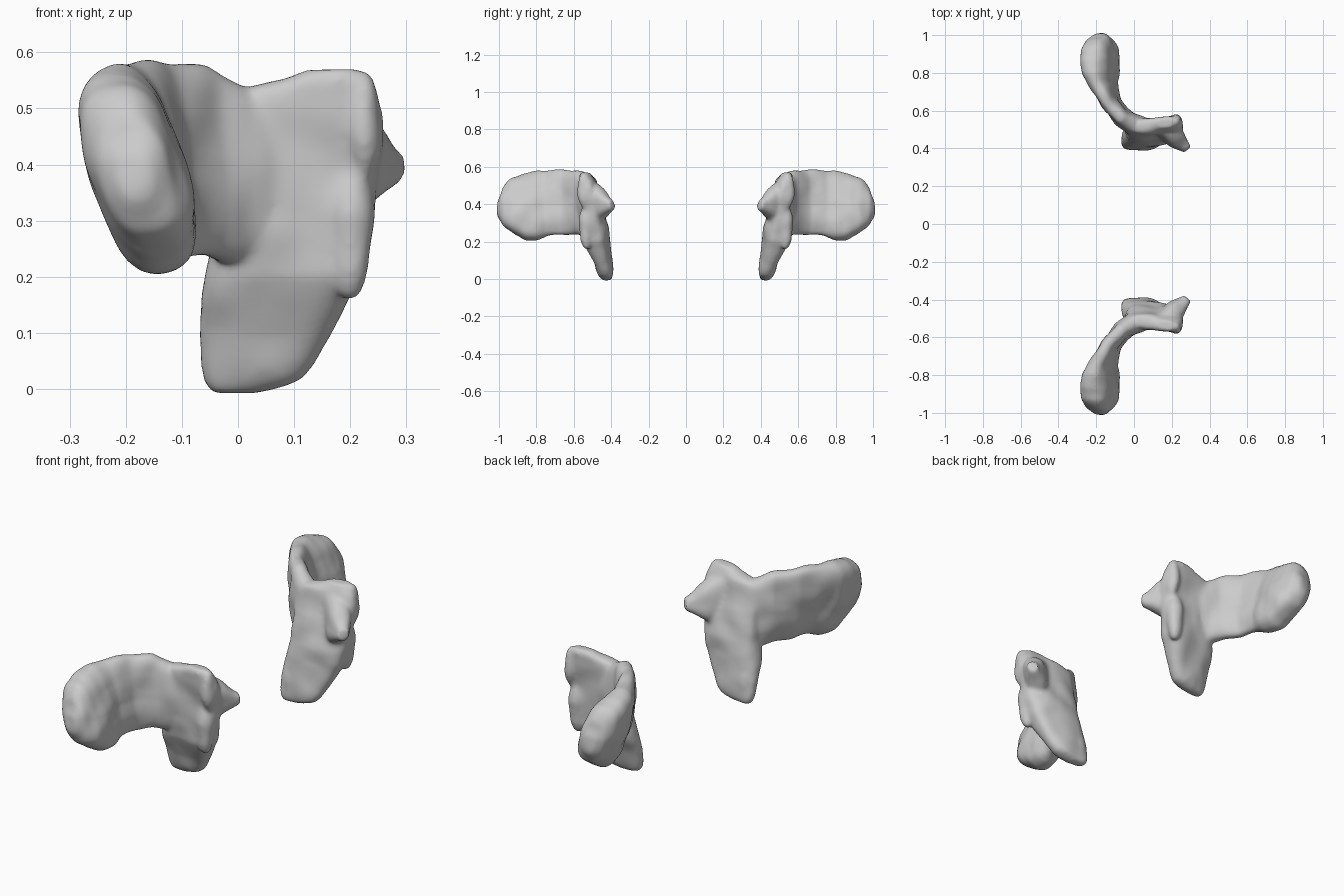
import bpy, bmesh, math
from mathutils import Vector

if "Cube" in bpy.data.objects:
    bpy.data.objects.remove(bpy.data.objects["Cube"])

N = 32


def ring(a, b, thick, across, power=0.75):
    """Rounded oblong section from point a to b, with a thickness along 'across'."""
    a, b = Vector(a), Vector(b)
    mid, half = (a + b) / 2, (b - a) / 2
    side = Vector(across).normalized() * thick / 2
    pts = []
    for i in range(N):
        t = 2 * math.pi * i / N
        c, s = math.cos(t), math.sin(t)
        pts.append(mid + half * math.copysign(abs(c) ** power, c)
                   + side * math.copysign(abs(s) ** power, s))
    return pts


def loft(bm, rings):
    """Skin a closed body through the rings."""
    loops = [[bm.verts.new(p) for p in r] for r in rings]
    faces = []
    for r0, r1 in zip(loops, loops[1:]):
        for i in range(N):
            j = (i + 1) % N
            faces.append(bm.faces.new((r0[i], r0[j], r1[j], r1[i])))
    faces += [bm.faces.new(loops[0][::-1]), bm.faces.new(loops[-1])]
    bmesh.ops.recalc_face_normals(bm, faces=faces)


bm = bmesh.new()

# Upright plate: z, x and y of the front edge, x and y of the rear edge, thickness
plate = [
    (-0.002, -0.045, -0.42, 0.025, -0.42, 0.04),
    (0.02, -0.06, -0.42, 0.11, -0.43, 0.065),
    (0.05, -0.068, -0.425, 0.138, -0.44, 0.08),
    (0.10, -0.07, -0.435, 0.163, -0.455, 0.095),
    (0.16, -0.06, -0.455, 0.195, -0.475, 0.12),
    (0.20, -0.05, -0.465, 0.22, -0.49, 0.135),
    (0.27, -0.04, -0.475, 0.238, -0.495, 0.14),
    (0.36, -0.04, -0.485, 0.243, -0.505, 0.12),
    (0.43, -0.04, -0.50, 0.253, -0.515, 0.10),
    (0.49, -0.03, -0.505, 0.258, -0.53, 0.09),
    (0.53, 0.0, -0.51, 0.248, -0.535, 0.08),
    (0.55, 0.08, -0.525, 0.232, -0.54, 0.07),
    (0.568, 0.12, -0.53, 0.215, -0.54, 0.05),
]
loft(bm, [ring((xa, ya, z), (xb, yb, z), t, (ya - yb, xb - xa, 0))
          for z, xa, ya, xb, yb, t in plate])

# Curved wing with a clubbed end: top point, bottom point, thickness
wing = [
    ((0.10, -0.51, 0.535), (0.10, -0.50, 0.25), 0.07),
    ((0.01, -0.52, 0.535), (0.00, -0.515, 0.225), 0.11),
    ((-0.065, -0.555, 0.573), (-0.05, -0.57, 0.237), 0.10),
    ((-0.145, -0.64, 0.582), (-0.10, -0.65, 0.237), 0.09),
    ((-0.205, -0.74, 0.582), (-0.115, -0.74, 0.227), 0.105),
    ((-0.23, -0.80, 0.575), (-0.115, -0.80, 0.213), 0.155),
    ((-0.235, -0.87, 0.56), (-0.12, -0.86, 0.215), 0.17),
    ((-0.23, -0.93, 0.53), (-0.13, -0.92, 0.24), 0.16),
    ((-0.212, -0.98, 0.48), (-0.155, -0.975, 0.28), 0.12),
    ((-0.195, -1.003, 0.42), (-0.175, -1.003, 0.34), 0.05),
]
mids = [(Vector(a) + Vector(b)) / 2 for a, b, t in wing]
sections = []
for i, (a, b, t) in enumerate(wing):
    run = mids[min(i + 1, len(wing) - 1)] - mids[max(i - 1, 0)]
    sections.append(ring(a, b, t, run.cross(Vector(b) - Vector(a))))
loft(bm, sections)

# Pointed spur on the inner rear edge
loft(bm, [
    ring((0.15, -0.51, 0.54), (0.17, -0.49, 0.28), 0.11, (1, -1, 0)),
    ring((0.21, -0.475, 0.50), (0.205, -0.455, 0.31), 0.10, (1, -1, 0)),
    ring((0.25, -0.43, 0.455), (0.245, -0.425, 0.345), 0.08, (1, -1, 0)),
    ring((0.285, -0.395, 0.425), (0.28, -0.39, 0.37), 0.05, (1, -1, 0)),
])


def lump(x, y, z, sx, sy, sz):
    """Soft oval swelling that blends into the bone."""
    new = bmesh.ops.create_icosphere(bm, subdivisions=3, radius=1)["verts"]
    for v in new:
        v.co = Vector((x + v.co.x * sx, y + v.co.y * sy, z + v.co.z * sz))


# Ridges and swellings
lump(0.225, -0.54, 0.47, 0.03, 0.04, 0.10)
lump(0.20, -0.53, 0.29, 0.04, 0.04, 0.13)
lump(-0.02, -0.42, 0.08, 0.035, 0.03, 0.07)

mesh = bpy.data.meshes.new("winged_plate")
bm.to_mesh(mesh)
bm.free()
bone = bpy.data.objects.new("winged_plate_pair", mesh)
bpy.context.collection.objects.link(bone)

# Fuse the parts, soften, roughen slightly and mirror
fuse = bone.modifiers.new("fuse", "REMESH")
fuse.mode = "VOXEL"
fuse.voxel_size = 0.008
fuse.use_smooth_shade = True
soft = bone.modifiers.new("soften", "SMOOTH")
soft.factor, soft.iterations = 0.5, 16
tex = bpy.data.textures.new("bumps", "CLOUDS")
tex.noise_scale, tex.noise_depth = 0.1, 0
rough = bone.modifiers.new("bumps", "DISPLACE")
rough.texture, rough.strength, rough.mid_level = tex, 0.016, 0.4
flip = bone.modifiers.new("mirror", "MIRROR")
flip.use_axis = (False, True, False)
